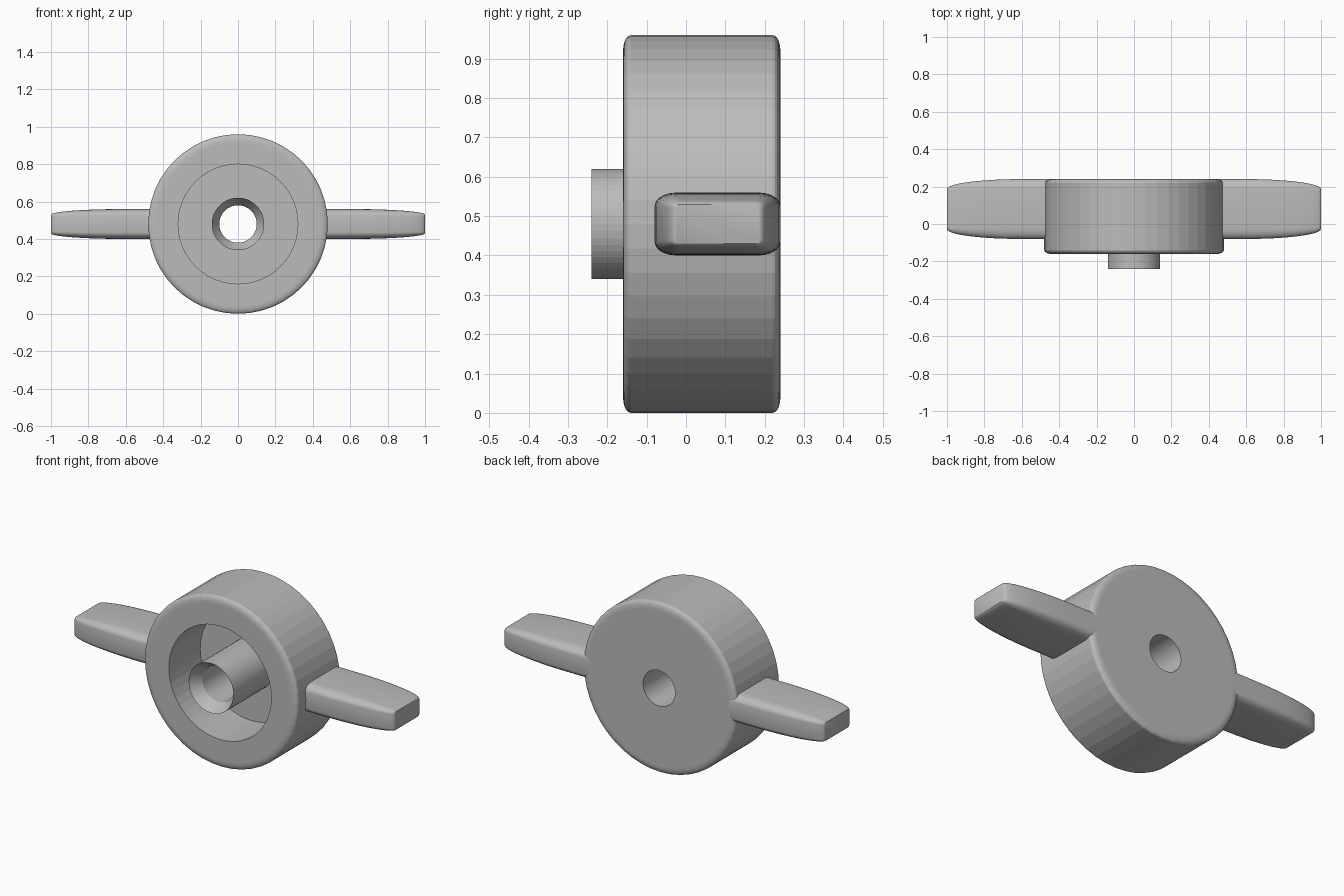
import bpy, bmesh
from math import sin, cos, pi, sqrt, radians

if "Cube" in bpy.data.objects:
    bpy.data.objects.remove(bpy.data.objects["Cube"], do_unlink=True)

grey = bpy.data.materials.new("plain grey")
grey.use_nodes = True
grey.diffuse_color = (0.5, 0.5, 0.5, 1)
grey.node_tree.nodes["Principled BSDF"].inputs["Base Color"].default_value = (0.5, 0.5, 0.5, 1)

CENTRE_Z = 0.48
SIDES = 48


def loft(name, rings, closed):
    """Skin a list of point rings; join last to first if closed, else cap the ends."""
    bm = bmesh.new()
    loops = [[bm.verts.new(p) for p in ring] for ring in rings]
    n = len(loops[0])
    pairs = list(zip(loops, loops[1:]))
    if closed:
        pairs.append((loops[-1], loops[0]))
    else:
        bm.faces.new(loops[0])
        bm.faces.new(loops[-1])
    for a, b in pairs:
        for i in range(n):
            j = (i + 1) % n
            bm.faces.new((a[i], a[j], b[j], b[i]))
    bmesh.ops.recalc_face_normals(bm, faces=bm.faces[:])
    mesh = bpy.data.meshes.new(name)
    bm.to_mesh(mesh)
    bm.free()
    mesh.materials.append(grey)
    obj = bpy.data.objects.new(name, mesh)
    bpy.context.collection.objects.link(obj)
    return obj


def arc(cx, cy, rx, ry, start, steps=5):
    """Quarter ellipse, anticlockwise from the start angle in degrees."""
    angles = [radians(start + 90 * k / steps) for k in range(steps + 1)]
    return [(cx + rx * cos(a), cy + ry * sin(a)) for a in angles]


# Hub: rounded rim, deep front recess, central boss with a countersunk through hole
profile = [(0.1, 0.24), (0.1, -0.175), (0.14, -0.24), (0.14, 0.12), (0.32, 0.12), (0.32, -0.16)]
profile += arc(0.44, -0.14, 0.04, 0.02, -90)
profile += arc(0.44, 0.22, 0.04, 0.02, 0)
steps = [2 * pi * k / SIDES for k in range(SIDES)]
loft("hub", [[(r * cos(a), y, CENTRE_Z + r * sin(a)) for a in steps] for r, y in profile], True)


# Wings: rounded bars whose sides curve in towards a flat tip
def wing_ring(side, x):
    t = max(0, (x - 0.6) / 0.4)
    drop = 1 - sqrt(max(0, 1 - t * t))
    hy, hz = 0.16 - 0.053 * drop, 0.08 - 0.03 * drop
    ry, rz = 0.055 - 0.045 * drop, 0.035 - 0.025 * drop
    corners = ((1, 1, 0), (-1, 1, 90), (-1, -1, 180), (1, -1, 270))
    outline = []
    for sy, sz, start in corners:
        outline += arc(sy * (hy - ry), sz * (hz - rz), ry, rz, start)
    return [(side * x, 0.08 + y, CENTRE_Z + z) for y, z in outline]


stations = [0.44] + [0.6 + 0.4 * sin(pi / 2 * k / 12) for k in range(13)]
for side, name in ((1, "left_wing"), (-1, "right_wing")):
    wing = loft(name, [wing_ring(side, x) for x in stations], False)
    bpy.ops.object.select_all(action="DESELECT")
    wing.select_set(True)
    bpy.context.view_layer.objects.active = wing
    bpy.ops.object.shade_smooth_by_angle(angle=radians(35))
